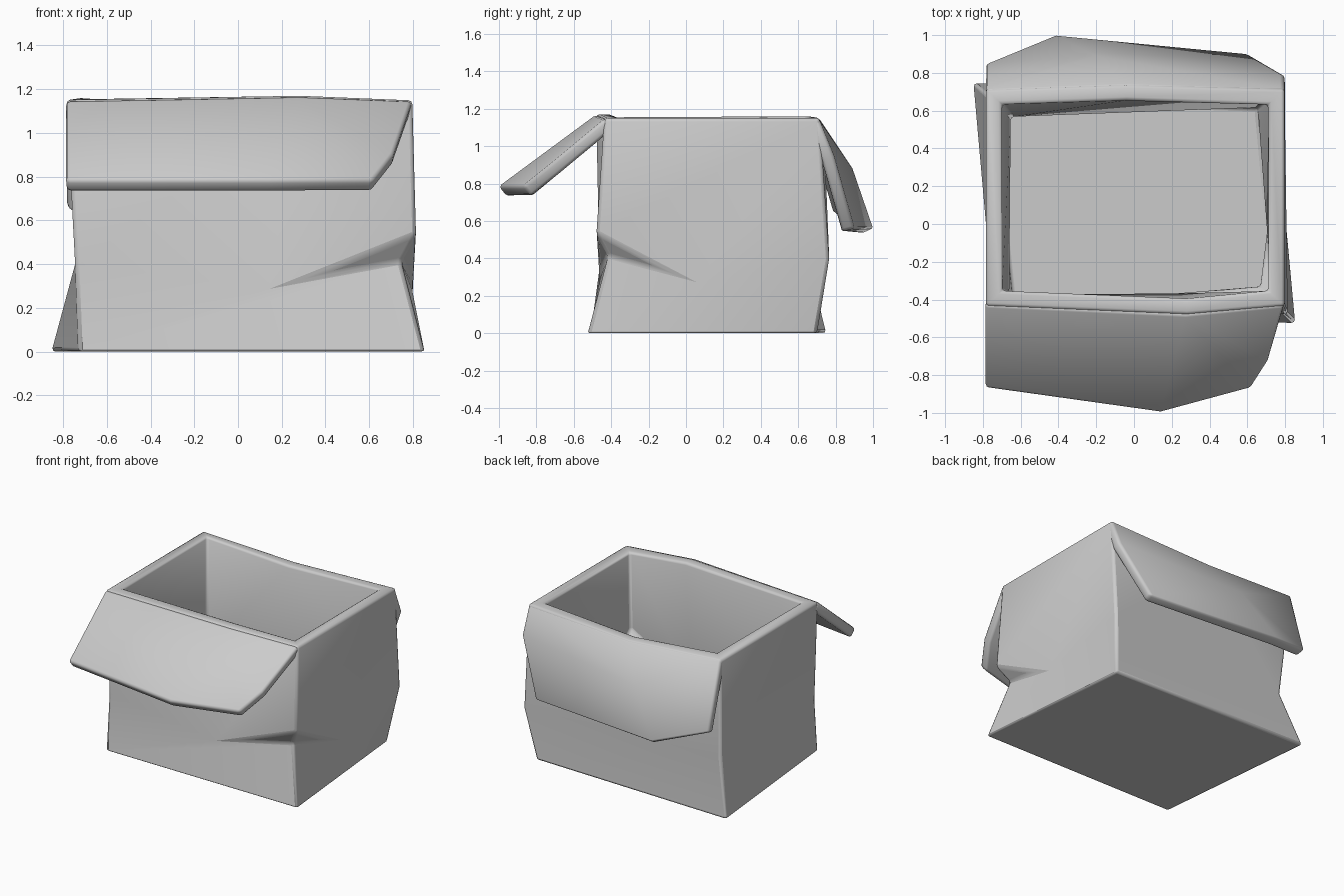
import bpy

if "Cube" in bpy.data.objects:
    bpy.data.objects.remove(bpy.data.objects["Cube"])


def sheet(name, pts, faces, thickness):
    """Thick cardboard sheet: outer surface given, thickness grows inward."""
    keys = list(pts)
    me = bpy.data.meshes.new(name)
    me.from_pydata([pts[k] for k in keys], [],
                   [[keys.index(k) for k in f.split()] for f in faces])
    me.update()
    ob = bpy.data.objects.new(name, me)
    bpy.context.collection.objects.link(ob)
    s = ob.modifiers.new("thickness", "SOLIDIFY")
    s.thickness = thickness
    s.offset = -1
    s.use_even_offset = True
    b = ob.modifiers.new("soft_edges", "BEVEL")
    b.width = 0.018
    b.segments = 2
    b.limit_method = 'ANGLE'
    b.angle_limit = 0.6
    bpy.ops.object.select_all(action='DESELECT')
    bpy.context.view_layer.objects.active = ob
    ob.select_set(True)
    bpy.ops.object.shade_smooth_by_angle(angle=0.6)
    return ob


# Box body: b = bottom, m = middle, t = top; dent in the front right corner
box = {
    "FLb": (-.73, -.51, 0), "FRb": (.855, -.525, 0),
    "BRb": (.74, .70, 0), "BLb": (-.855, .75, 0),
    "FLm": (-.745, -.455, .40), "FRm": (.815, -.48, .535),
    "BRm": (.80, .767, .40), "BLm": (-.74, .65, .40),
    "dent": (.745, -.415, .415), "dentF": (.28, -.455, .325),
    "dentR": (.80, -.05, .31),
    "FLt": (-.785, -.435, 1.15), "Ft": (.28, -.48, 1.17), "FRt": (.797, -.435, 1.15),
    "BRt": (.797, .715, 1.15), "Bt": (-.04, .74, 1.11), "BLt": (-.785, .715, 1.15),
}
sheet("box_body", box, [
    "FLb BLb BRb FRb",
    # front
    "FLb FRb dent dentF", "FLb dentF FLm", "dentF dent FRm",
    "FLm dentF Ft FLt", "dentF FRm FRt Ft",
    # right
    "FRb BRb dentR dent", "BRb BRm dentR", "dent dentR FRm",
    "FRm dentR BRt FRt", "dentR BRm BRt",
    # back
    "BRb BLb BLm BRm", "BRm BLm Bt BRt", "BLm BLt Bt",
    # left
    "BLb FLb FLm BLm", "BLm FLm FLt BLt",
], .085)

# Front flap, folded outward
front = {
    "h0": (-.787, -.43, 1.15), "h1": (.28, -.48, 1.17), "h2": (.797, -.43, 1.15),
    "l": (-.787, -.87, .785), "m": (.14, -1.0, .785), "r": (.62, -.87, .785),
    "s": (.71, -.73, .90),
}
sheet("front_flap", front, ["h0 l m h1", "h1 m r s", "h1 s h2"], .07)

# Back flap, hanging lower and bulging in the middle
back = {
    "h0": (.797, .71, 1.15), "h1": (-.04, .735, 1.11), "h2": (-.785, .71, 1.15),
    "s": (.797, .79, .95), "r": (.61, .90, .56), "m": (-.42, 1.0, .56),
    "l": (-.785, .85, .67), "c": (-.2, .89, .88),
}
sheet("back_flap", back, ["h0 s c h1", "s r c", "r m c", "m l c", "l h2 c", "h2 h1 c"], .07)
